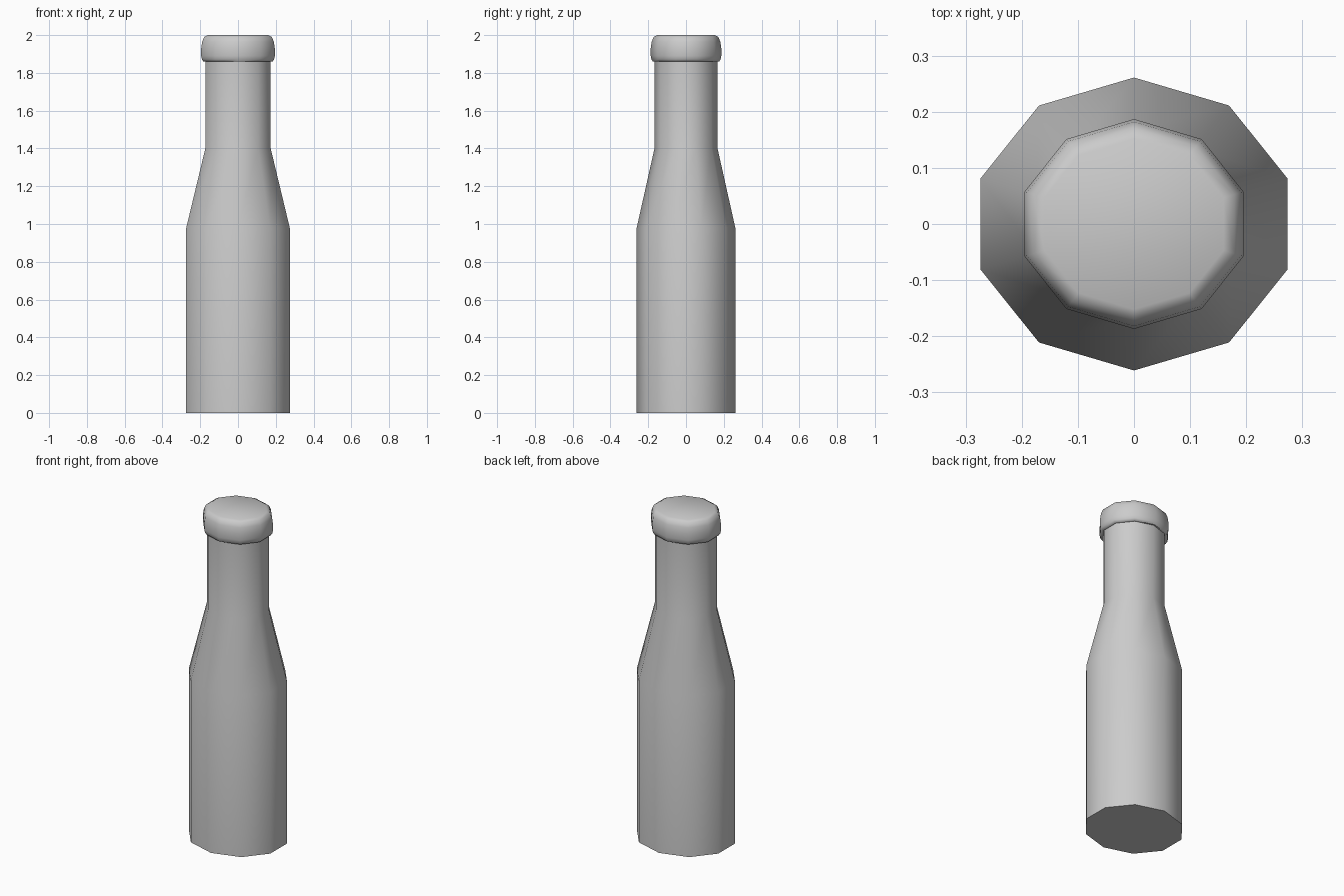
import bpy, bmesh, math

if "Cube" in bpy.data.objects:
    bpy.data.objects.remove(bpy.data.objects["Cube"])

SIDES = 10
COS = math.cos(math.pi / SIDES)


def loft(name, rings, angle, bottom=False, top=False):
    """Stack ten-sided rings given as (half width x, half width y, z)."""
    bm = bmesh.new()
    loops = []
    for hx, hy, z in rings:
        loop = []
        for i in range(SIDES):
            a = math.pi / 2 + 2 * math.pi * i / SIDES
            loop.append(bm.verts.new((hx / COS * math.cos(a), hy * math.sin(a), z)))
        loops.append(loop)
    for lo, hi in zip(loops, loops[1:]):
        for i in range(SIDES):
            j = (i + 1) % SIDES
            bm.faces.new((lo[i], lo[j], hi[j], hi[i]))
    if bottom:
        bm.faces.new(loops[0][::-1])
    if top:
        bm.faces.new(loops[-1])
    mesh = bpy.data.meshes.new(name)
    bm.to_mesh(mesh)
    bm.free()
    obj = bpy.data.objects.new(name, mesh)
    bpy.context.collection.objects.link(obj)
    bpy.ops.object.select_all(action='DESELECT')
    obj.select_set(True)
    bpy.context.view_layer.objects.active = obj
    bpy.ops.object.shade_smooth_by_angle(angle=math.radians(angle))
    return obj


# Bottle: straight body, sloped shoulder, straight neck
loft("bottle_body", [
    (0.274, 0.261, 0.0),
    (0.274, 0.261, 0.98),
    (0.173, 0.167, 1.40),
    (0.173, 0.167, 1.86),
], 50, bottom=True)

# Cap: rounded band wider than the neck, flat on top
loft("bottle_cap", [
    (0.173, 0.167, 1.86),
    (0.183, 0.176, 1.86),
    (0.191, 0.183, 1.872),
    (0.195, 0.187, 1.89),
    (0.195, 0.187, 1.93),
    (0.190, 0.182, 1.965),
    (0.179, 0.171, 1.99),
    (0.160, 0.152, 2.0),
], 60, top=True)
